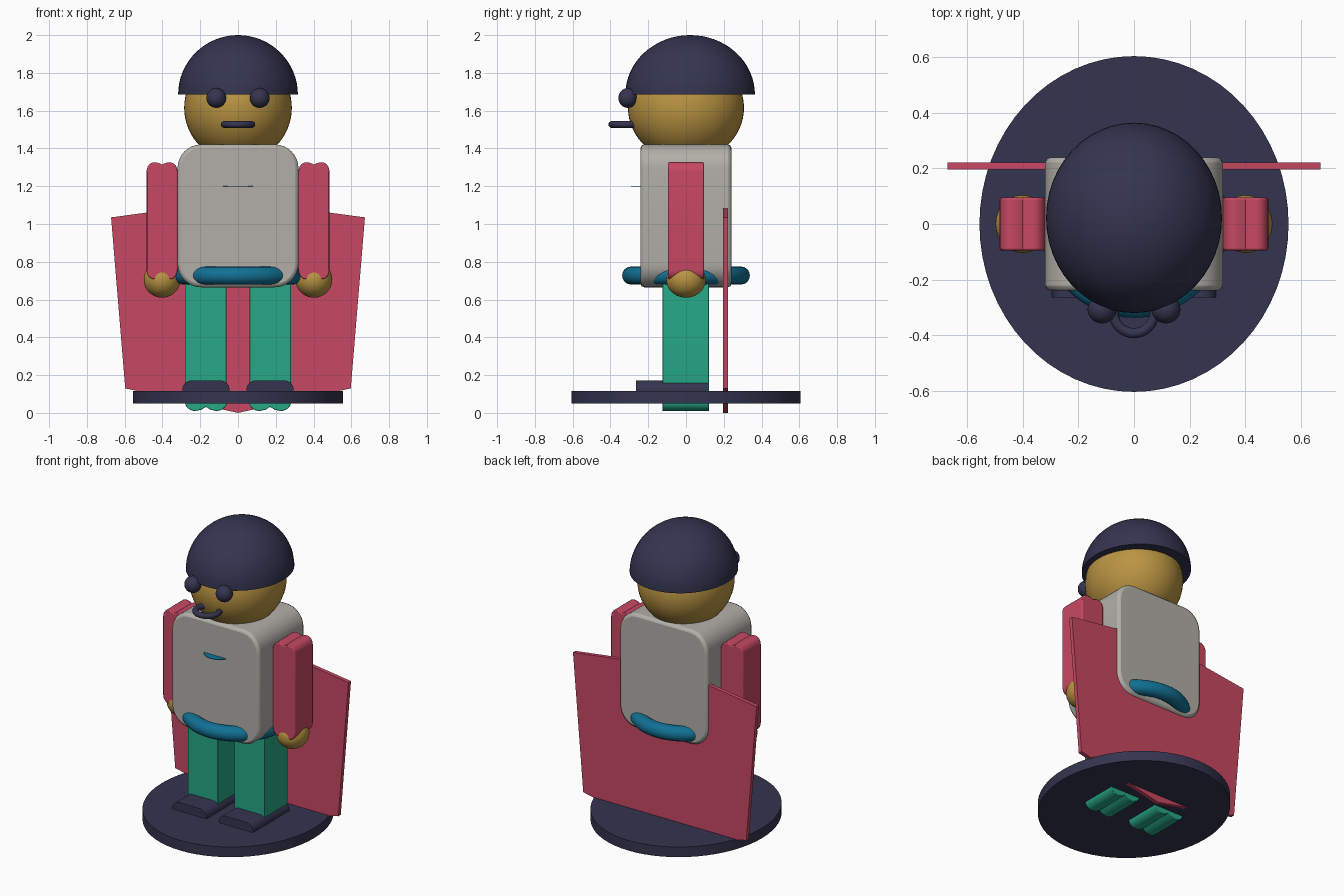
import bpy, bmesh, math

if "Cube" in bpy.data.objects:
    bpy.data.objects.remove(bpy.data.objects["Cube"])


def srgb(v):
    v /= 255
    return v / 12.92 if v <= 0.04045 else ((v + 0.055) / 1.055) ** 2.4


def material(name, r, g, b):
    m = bpy.data.materials.new(name)
    m.diffuse_color = (srgb(r), srgb(g), srgb(b), 1)
    m.use_nodes = True
    m.node_tree.nodes["Principled BSDF"].inputs["Base Color"].default_value = m.diffuse_color
    return m


navy = material("dark navy", 52, 52, 80)
gold = material("gold skin", 185, 148, 66)
grey = material("warm grey", 178, 175, 168)
pink = material("raspberry", 199, 72, 99)
green = material("sea green", 38, 167, 134)
blue = material("ocean blue", 17, 112, 148)


def finish(bm, name, mat, loc=(0, 0, 0), bevel=0, smooth=True):
    bmesh.ops.recalc_face_normals(bm, faces=bm.faces[:])
    mesh = bpy.data.meshes.new(name)
    bm.to_mesh(mesh)
    bm.free()
    ob = bpy.data.objects.new(name, mesh)
    bpy.context.collection.objects.link(ob)
    ob.location = loc
    mesh.materials.append(mat)
    if bevel:
        mod = ob.modifiers.new("soft edges", 'BEVEL')
        mod.width, mod.segments = bevel, 2
        mod.limit_method, mod.angle_limit = 'ANGLE', math.radians(50)
    if smooth:
        bpy.ops.object.select_all(action='DESELECT')
        ob.select_set(True)
        bpy.context.view_layer.objects.active = ob
        bpy.ops.object.shade_smooth_by_angle(angle=math.radians(35))
    return ob


def ball(name, mat, loc, radii, dome=False):
    bm = bmesh.new()
    bmesh.ops.create_uvsphere(bm, u_segments=48, v_segments=32, radius=1)
    if dome:
        bmesh.ops.bisect_plane(bm, geom=bm.verts[:] + bm.edges[:] + bm.faces[:],
                               plane_co=(0, 0, 0), plane_no=(0, 0, 1), clear_inner=True)
        bmesh.ops.holes_fill(bm, edges=[e for e in bm.edges if e.is_boundary], sides=0)
    bmesh.ops.scale(bm, vec=radii, verts=bm.verts)
    return finish(bm, name, mat, loc)


def disc(name, mat, loc, rx, ry, height):
    bm = bmesh.new()
    bmesh.ops.create_cone(bm, cap_ends=True, segments=64, radius1=1, radius2=1, depth=height)
    bmesh.ops.scale(bm, vec=(rx, ry, 1), verts=bm.verts)
    return finish(bm, name, mat, loc)


def ring(name, mat, loc, major, minor):
    bm = bmesh.new()
    n, k = 64, 16
    rows = []
    for i in range(n):
        a = math.tau * i / n
        row = []
        for j in range(k):
            b = math.tau * j / k
            r = major + minor * math.cos(b)
            row.append(bm.verts.new((r * math.cos(a), r * math.sin(a), minor * math.sin(b))))
        rows.append(row)
    for i in range(n):
        p, q = rows[i], rows[(i + 1) % n]
        for j in range(k):
            bm.faces.new((p[j], q[j], q[(j + 1) % k], p[(j + 1) % k]))
    return finish(bm, name, mat, loc)


def prism(name, mat, outline, y0, y1, loc=(0, 0, 0), bevel=0, smooth=True):
    """Extrude an x-z outline from y0 to y1."""
    bm = bmesh.new()
    face = bm.faces.new([bm.verts.new((x, y0, z)) for x, z in outline])
    ext = bmesh.ops.extrude_face_region(bm, geom=[face])
    verts = [v for v in ext["geom"] if isinstance(v, bmesh.types.BMVert)]
    bmesh.ops.translate(bm, vec=(0, y1 - y0, 0), verts=verts)
    return finish(bm, name, mat, loc, bevel, smooth)


def mirrored(quarter):
    """Complete a quarter outline (right side up to the top) into a full one."""
    half = quarter + [(-x, z) for x, z in reversed(quarter) if x > 1e-6]
    return half + [(-x, -z) for x, z in half]


def rounded(w, h, r, steps=8):
    return mirrored([(w - r + r * math.cos(i * math.pi / 2 / steps),
                      h - r + r * math.sin(i * math.pi / 2 / steps)) for i in range(steps + 1)])


def lobed(w, h, r, notch, steps=6):
    """Limb outline whose ends have two soft lobes with a crease between."""
    rx = w * 0.5
    arc = [(w - rx + rx * math.cos(i * math.pi / 2 / steps),
            h - r + r * math.sin(i * math.pi / 2 / steps)) for i in range(steps + 1)]
    return mirrored(arc + [(w * 0.22, h - notch * 0.3), (0, h - notch)])


# Stand
disc("stand", navy, (0, 0, 0.083), 0.557, 0.605, 0.067)

# Torso with belt and chest badge
prism("torso", grey, rounded(0.32, 0.378, 0.125), -0.24, 0.24, (0, 0, 1.043), 0.018)
ring("belt", blue, (0, 0, 0.727), 0.29, 0.048)
disc("chest_badge", blue, (0, -0.2, 1.2), 0.09, 0.09, 0.003)

# Head, helmet and face
ball("head", gold, (0, 0, 1.615), (0.285, 0.307, 0.285))
ball("helmet", navy, (0, 0.022, 1.685), (0.317, 0.343, 0.315), dome=True)
ring("mouth", navy, (0, -0.32, 1.527), 0.073, 0.018)

# Limbs, both sides
for s, side in ((-1, "left"), (1, "right")):
    ball(side + "_eye", navy, (s * 0.115, -0.308, 1.667), (0.052, 0.05, 0.052))
    prism(side + "_arm", pink, lobed(0.082, 0.31, 0.05, 0.012), -0.095, 0.095,
          (s * 0.402, 0, 1.017), 0.006)
    ball(side + "_hand", gold, (s * 0.402, 0, 0.705), (0.097, 0.104, 0.095))
    prism(side + "_leg", green, lobed(0.11, 0.36, 0.045, 0.022), -0.125, 0.122,
          (s * 0.17, 0, 0.37), 0.004)
    foot = [(-0.125, -0.06)] + [p for p in reversed(rounded(0.125, 0.055, 0.05)) if p[1] > 0]
    foot = sorted(foot[1:], key=lambda p: math.atan2(p[1], p[0]))
    prism(side + "_foot", navy, [(0.125, -0.02)] + foot + [(-0.125, -0.02)],
          -0.265, 0.115, (s * 0.17, 0, 0.117))

# Cape
cape = [(0, 0), (0.597, 0.13), (0.672, 1.035), (0.3, 1.085)]
cape += [(-x, z) for x, z in reversed(cape) if x > 0]
prism("cape", pink, cape, 0.196, 0.222, smooth=False)
